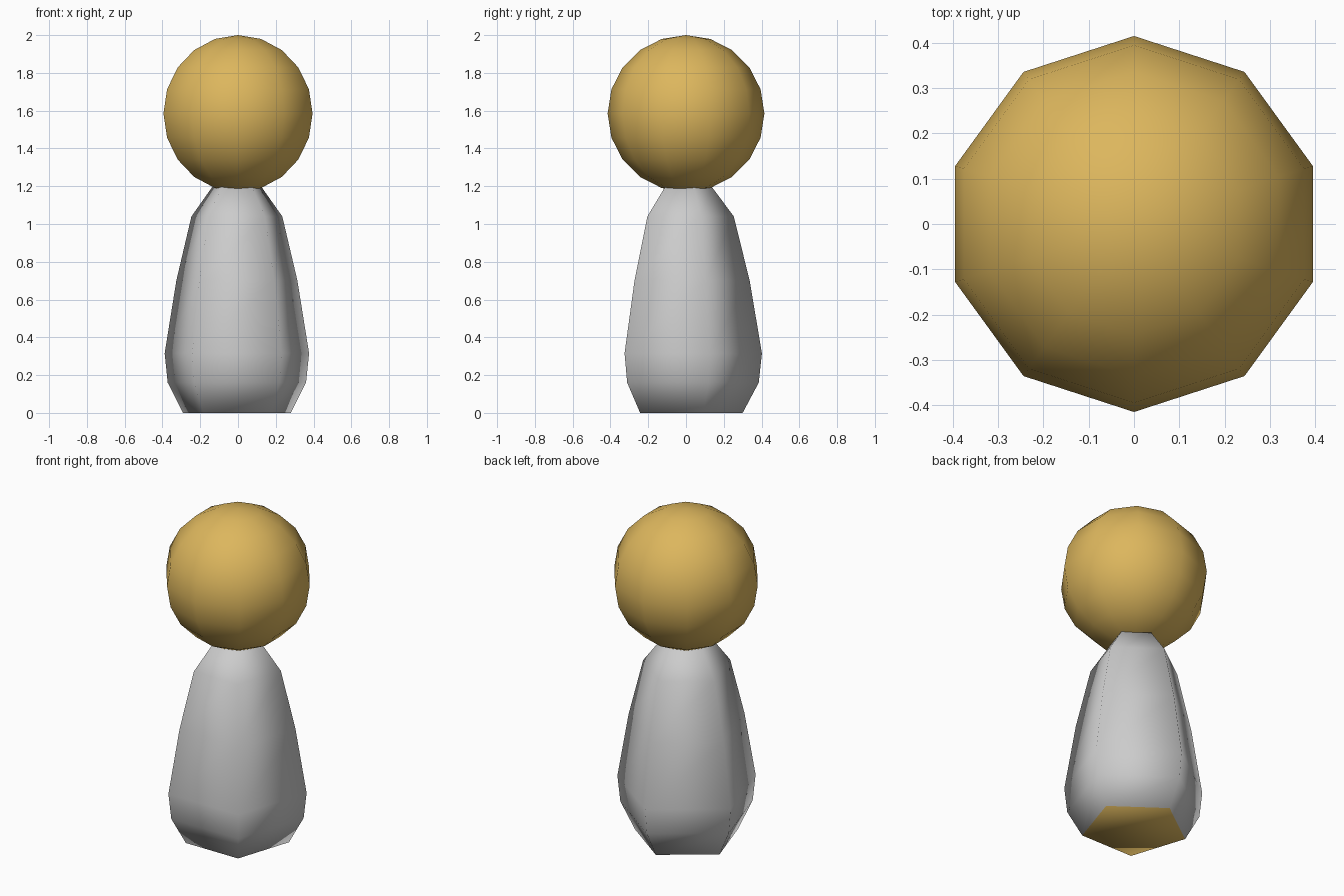
import bpy, bmesh
from math import sin, cos, pi

if "Cube" in bpy.data.objects:
    bpy.data.objects.remove(bpy.data.objects["Cube"])


def material(name, colour):
    m = bpy.data.materials.new(name)
    m.diffuse_color = colour
    m.use_nodes = True
    m.node_tree.nodes["Principled BSDF"].inputs["Base Color"].default_value = m.diffuse_color
    return m


def lathe(name, profile, sides, location, mats=(), base_slot=0):
    """Revolve (radius, z) points, first corner on +y; radius 0 makes a pole."""
    bm = bmesh.new()
    rings = []
    for r, z in profile:
        n = sides if r > 1e-6 else 1
        rings.append([bm.verts.new((-r * sin(2 * pi * i / sides),
                                    r * cos(2 * pi * i / sides), z))
                      for i in range(n)])
    for a, b in zip(rings, rings[1:]):
        for i in range(sides):
            j = (i + 1) % sides
            if len(a) == 1:
                bm.faces.new((a[0], b[j], b[i]))
            elif len(b) == 1:
                bm.faces.new((a[i], a[j], b[0]))
            else:
                bm.faces.new((a[i], a[j], b[j], b[i]))
    if len(rings[0]) > 1:
        bm.faces.new(rings[0][::-1]).material_index = base_slot
    if len(rings[-1]) > 1:
        bm.faces.new(rings[-1])
    bmesh.ops.recalc_face_normals(bm, faces=bm.faces)
    for f in bm.faces:
        f.smooth = True
    mesh = bpy.data.meshes.new(name)
    bm.to_mesh(mesh)
    bm.free()
    for m in mats:
        mesh.materials.append(m)
    ob = bpy.data.objects.new(name, mesh)
    ob.location = location
    bpy.context.collection.objects.link(ob)
    return ob


gold = material("gold", (0.72, 0.47, 0.11, 1))
grey = material("grey", (0.8, 0.8, 0.8, 1))

# Five-sided tapering body with a gold underside
body_profile = [(0.30, 0), (0.385, 0.16), (0.402, 0.315), (0.337, 0.70),
                (0.253, 1.04), (0.138, 1.195)]
lathe("body", body_profile, 5, (-0.006, 0, 0), (grey, gold), base_slot=1)

# Ten-sided, ten-ring ball head
R = 0.415
head_profile = [(R * sin(pi * k / 10), -R * cos(pi * k / 10)) for k in range(11)]
lathe("head", head_profile, 10, (0, 0, 2 - R), (gold,))
